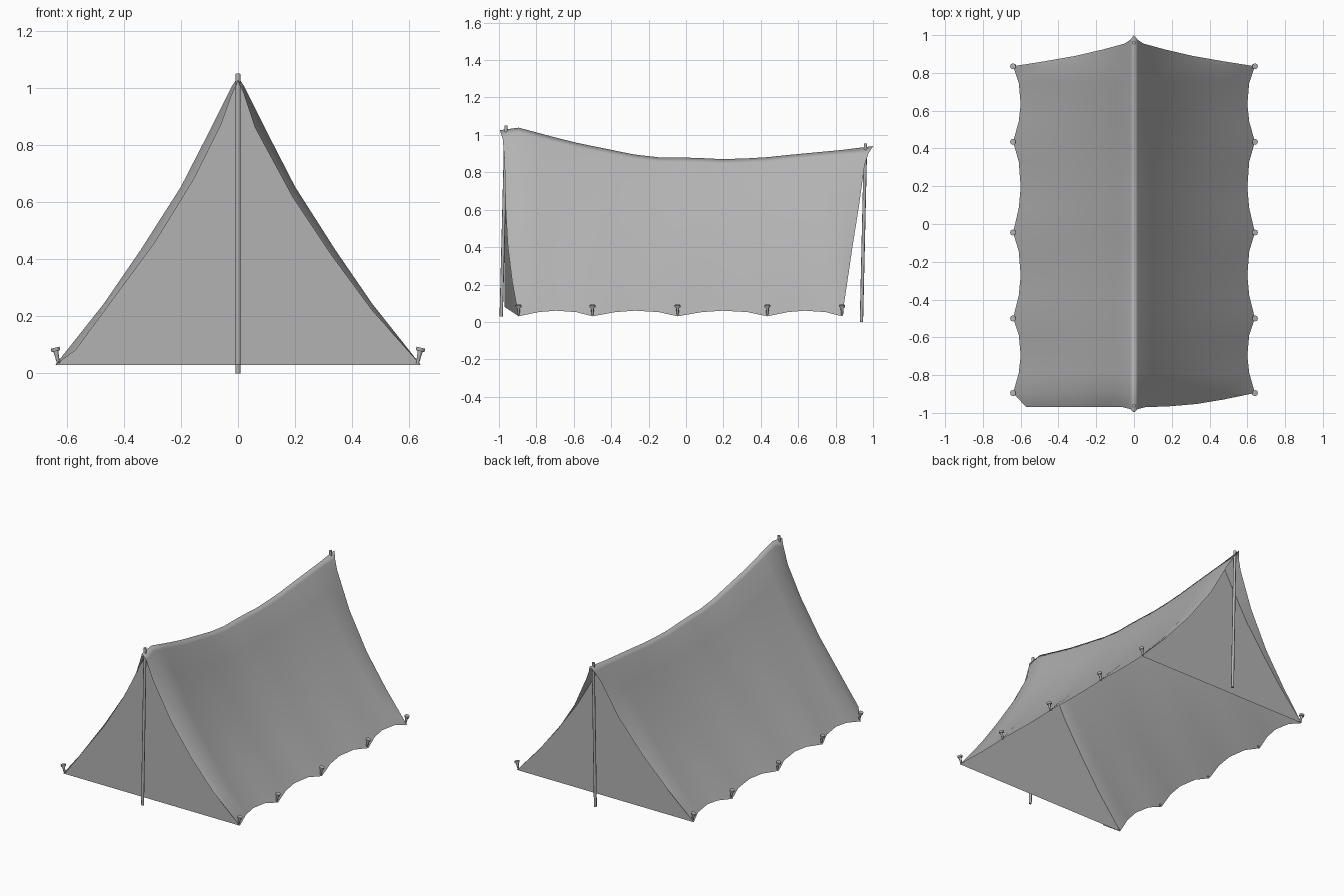
import bpy, bmesh
from mathutils import Vector

if "Cube" in bpy.data.objects:
    bpy.data.objects.remove(bpy.data.objects["Cube"])

PEGS = [-0.895, -0.5, -0.045, 0.435, 0.835]
# cross-section of one slope, ridge to ground
PROFILE = [(0, 1.04), (0.02, 1.01), (0.1, 0.85), (0.2, 0.655), (0.34, 0.435), (0.47, 0.245), (0.64, 0.03)]
RIDGE = [(-0.9, 1.04), (-0.62, 0.965), (-0.4, 0.92), (-0.2, 0.88), (0, 0.88),
         (0.2, 0.87), (0.4, 0.877), (0.55, 0.893), (0.84, 0.92)]
# overhanging canvas edges (x, y, z), ridge tip to corner
FRONT_R = [(0, -0.995, 1.025), (0.02, -0.98, 0.98), (0.06, -0.97, 0.86), (0.19, -0.965, 0.62),
           (0.33, -0.953, 0.41), (0.47, -0.93, 0.22), (0.64, -0.895, 0.03)]
FRONT_L = [(0, -0.995, 1.025), (0.02, -0.98, 0.98), (0.06, -0.97, 0.87), (0.155, -0.97, 0.68),
           (0.29, -0.97, 0.46), (0.57, -0.97, 0.08), (0.64, -0.895, 0.03)]
BACK = [(0, 1.0, 0.94), (0.02, 0.975, 0.9), (0.05, 0.955, 0.84), (0.16, 0.925, 0.62),
        (0.31, 0.89, 0.40), (0.47, 0.862, 0.21), (0.64, 0.835, 0.03)]

# Dark grey for canvas, poles and pegs
GREY = bpy.data.materials.new("dark_grey")
GREY.diffuse_color = (0.45, 0.45, 0.45, 1)
GREY.use_nodes = True
GREY.node_tree.nodes["Principled BSDF"].inputs["Base Color"].default_value = GREY.diffuse_color


def ridge_height(y):
    for (a, za), (b, zb) in zip(RIDGE, RIDGE[1:]):
        if y <= b:
            return za + (zb - za) * (y - a) / (b - a)
    return RIDGE[-1][1]


def section(y, pull):
    """Slope points at y; pull is 0 at a peg and 1 midway between pegs."""
    low = 0.03 + 0.03 * pull
    top = ridge_height(y)
    return [(x - 0.04 * pull * (x / 0.64) ** 1.5, y, low + (z - 0.03) / 1.01 * (top - low)) for x, z in PROFILE]


def make(name, verts, faces, smooth=False):
    mesh = bpy.data.meshes.new(name)
    mesh.from_pydata(verts, [], faces)
    bm = bmesh.new()
    bm.from_mesh(mesh)
    bmesh.ops.remove_doubles(bm, verts=bm.verts, dist=0.0005)
    bmesh.ops.recalc_face_normals(bm, faces=bm.faces)
    bm.to_mesh(mesh)
    bm.free()
    ob = bpy.data.objects.new(name, mesh)
    bpy.context.collection.objects.link(ob)
    mesh.materials.append(GREY)
    for p in mesh.polygons:
        p.use_smooth = smooth
    return ob


# Scalloped columns between the pegs
columns = []
for a, b in zip(PEGS, PEGS[1:]):
    for t, pull in ((0, 0), (0.27, 0.75), (0.5, 1), (0.78, 0.75)):
        columns.append(section(a + (b - a) * t, pull))
columns.append(section(PEGS[-1], 0))

# Canvas roof, both slopes
verts, faces = [], []
for side, front in ((1, FRONT_R), (-1, FRONT_L)):
    start = len(verts)
    cols = [front] + columns + [BACK]
    n = len(PROFILE)
    for c in cols:
        verts += [(side * x, y, z) for x, y, z in c]
    for i in range(len(cols) - 1):
        for j in range(n - 1):
            k = start + i * n + j
            f = (k, k + n, k + n + 1, k + 1)
            faces.append(f if side > 0 else f[::-1])
make("canvas_roof", verts, faces, True)

# Flat end walls
for name, col in (("front_wall", columns[0]), ("back_wall", columns[-1])):
    right = list(col)
    left = [(-x, y, z) for x, y, z in col]
    n = len(col)
    make(name, right + left, [(i, i + 1, n + i + 1, n + i) if i else (0, 1, n + 1) for i in range(n - 1)])


def rod(name, a, b, r1, r2, sides=8):
    a, b = Vector(a), Vector(b)
    bpy.ops.mesh.primitive_cone_add(vertices=sides, radius1=r1, radius2=r2, depth=(b - a).length,
                                    location=(a + b) / 2,
                                    rotation=(b - a).to_track_quat('Z', 'Y').to_euler())
    ob = bpy.context.object
    ob.name = name
    ob.data.materials.append(GREY)
    bpy.ops.object.shade_smooth_by_angle(angle=0.9)
    return ob


# Tent poles
rod("front_pole", (0, -0.988, 0.03), (0, -0.962, 1.05), 0.009, 0.009)
rod("back_pole", (0, 0.938, 0), (0, 0.96, 0.953), 0.009, 0.009)

# Ground pegs: tapered shaft and flat head, leaning outward
for side, label in ((1, "right"), (-1, "left")):
    for i, y in enumerate(PEGS):
        rod(f"peg_shaft_{label}_{i}", (side * 0.629, y, 0.035), (side * 0.639, y, 0.08), 0.005, 0.009)
        rod(f"peg_head_{label}_{i}", (side * 0.638, y, 0.078), (side * 0.641, y, 0.09), 0.015, 0.016)
